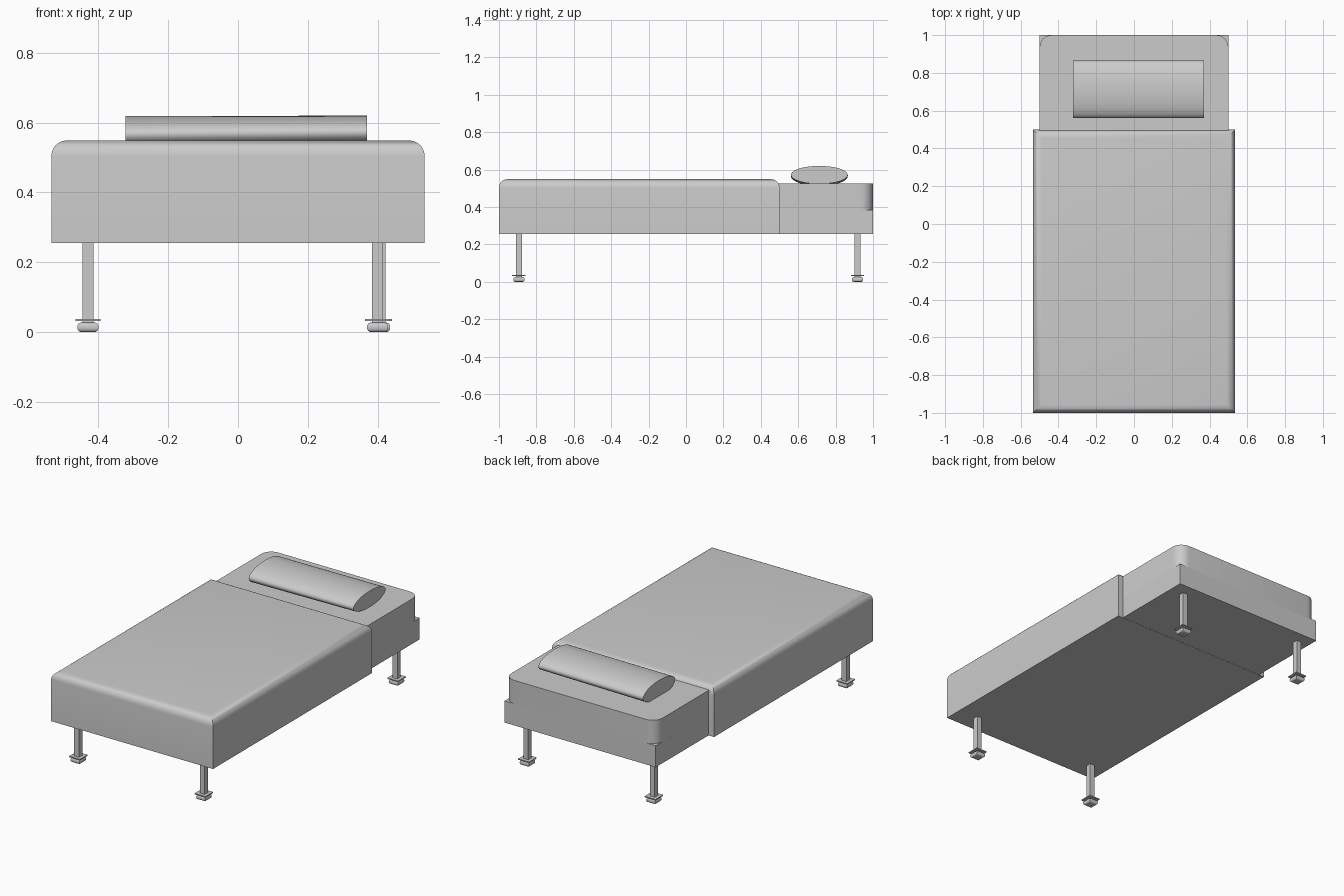
import bpy, bmesh, math

cube = bpy.data.objects.get("Cube")
if cube:
    bpy.data.objects.remove(cube, do_unlink=True)

grey = bpy.data.materials.new("light grey")
grey.use_nodes = True
COLOUR = (0.6, 0.6, 0.6, 1)
grey.diffuse_color = COLOUR
grey.node_tree.nodes["Principled BSDF"].inputs["Base Color"].default_value = COLOUR


def finish(name, bm, smooth=True):
    bmesh.ops.recalc_face_normals(bm, faces=bm.faces)
    mesh = bpy.data.meshes.new(name)
    bm.to_mesh(mesh)
    bm.free()
    mesh.materials.append(grey)
    obj = bpy.data.objects.new(name, mesh)
    bpy.context.collection.objects.link(obj)
    if smooth:
        bpy.ops.object.select_all(action='DESELECT')
        obj.select_set(True)
        bpy.context.view_layer.objects.active = obj
        bpy.ops.object.shade_smooth_by_angle(angle=math.radians(35))
    return obj


def box(name, lo, hi, radius=0, pick=None, segments=6):
    """Box between two corners; edges chosen by pick(a, b) are rounded."""
    bm = bmesh.new()
    bmesh.ops.create_cube(bm, size=1)
    for v in bm.verts:
        v.co = [l + (c + 0.5) * (h - l) for l, h, c in zip(lo, hi, v.co)]
    if radius:
        edges = [e for e in bm.edges if pick(e.verts[0].co, e.verts[1].co)]
        bmesh.ops.bevel(bm, geom=edges, offset=radius, segments=segments,
                        profile=0.5, affect='EDGES', clamp_overlap=True)
    return finish(name, bm, radius > 0)


# Bed base and mattress with rounded upright corners at the head
box("bed_base", (-0.5, -0.99, 0.256), (0.5, 1, 0.385))
box("mattress", (-0.5, -0.98, 0.38), (0.5, 1, 0.525), 0.065,
    lambda a, b: abs(a.z - b.z) > 0.1 and a.y > 0.9)

# Blanket draped over the bed, rounded along its top edges
box("blanket", (-0.535, -1, 0.255), (0.535, 0.5, 0.549), 0.045,
    lambda a, b: min(a.z, b.z) > 0.5)

# Pillow: an oval bolster, slightly fuller at one end
bm = bmesh.new()
SIDES = 40
rings = []
for x, z, half in ((-0.322, 0.566, 0.053), (0.37, 0.572, 0.048)):
    rings.append([bm.verts.new((x, 0.713 + 0.152 * math.cos(t), z + half * math.sin(t)))
                  for t in (math.tau * i / SIDES for i in range(SIDES))])
for i in range(SIDES):
    j = (i + 1) % SIDES
    bm.faces.new((rings[0][i], rings[0][j], rings[1][j], rings[1][i]))
for ring in rings:
    bm.faces.new(ring)
finish("pillow", bm)

# Legs, each with a thin plate and a cushioned square foot
for end, y, right_x in (("front", -0.893, 0.4), ("back", 0.917, 0.406)):
    for side, x in (("right", -0.43), ("left", right_x)):
        def part(name, half, z0, z1, **options):
            box(f"{end}_{side}_{name}", (x - half, y - half, z0),
                (x + half, y + half, z1), **options)

        part("leg", 0.016, 0.015, 0.26)
        part("plate", 0.036, 0.031, 0.037)
        part("foot", 0.03, 0, 0.027, radius=0.011,
             pick=lambda a, b: abs(a.z - b.z) < 0.01, segments=4)
